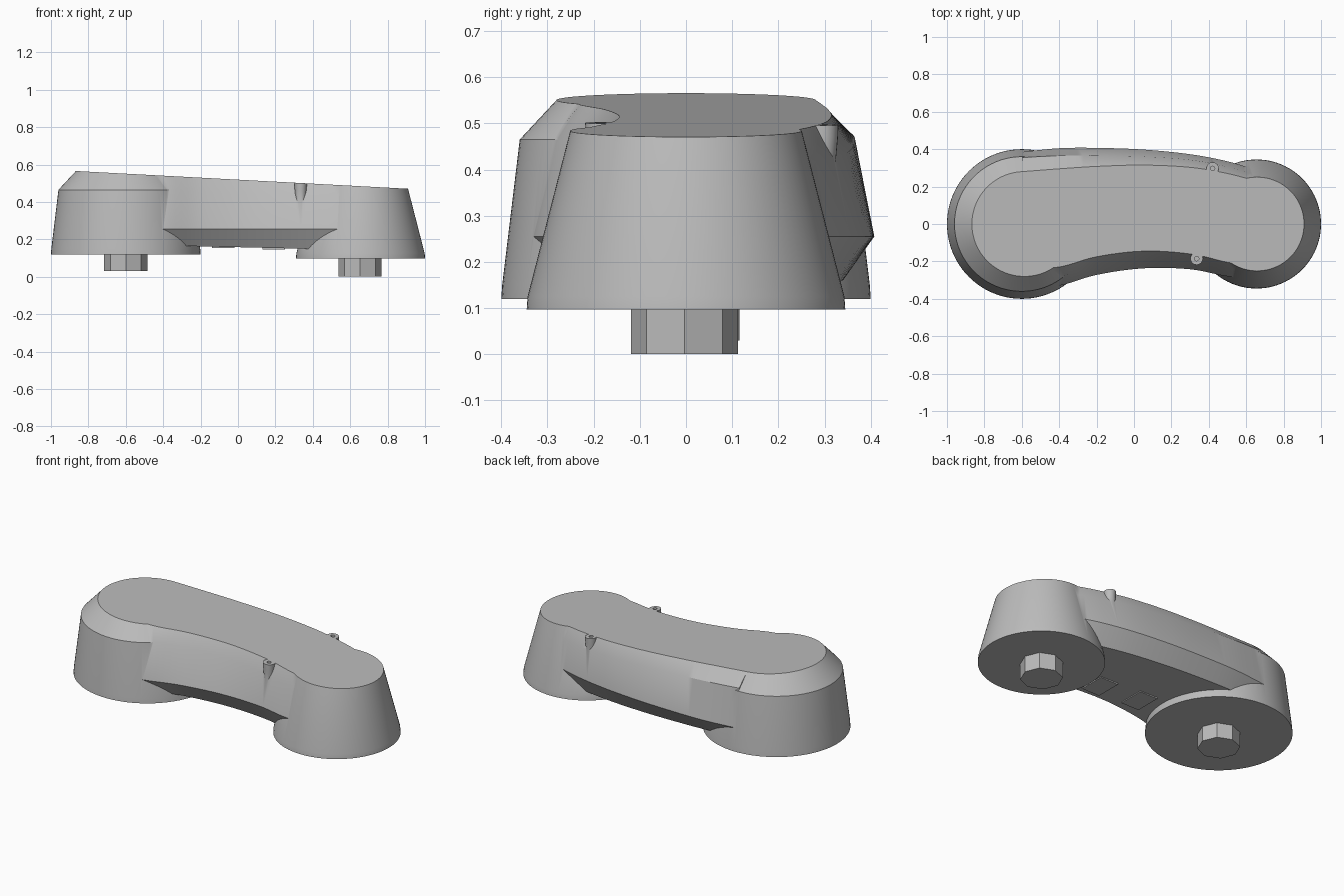
import bpy, bmesh, math
from mathutils import Vector

cube = bpy.data.objects.get("Cube")
if cube:
    bpy.data.objects.remove(cube, do_unlink=True)

grey = bpy.data.materials.new("housing grey")
grey.use_nodes = True
grey.diffuse_color = (0.5, 0.5, 0.5, 1)
grey.node_tree.nodes["Principled BSDF"].inputs["Base Color"].default_value = (0.5, 0.5, 0.5, 1)


def top_z(x):
    """Height of the sloping lid plane."""
    return 0.519 - 0.0534 * x


def add_object(name, bm):
    bmesh.ops.recalc_face_normals(bm, faces=bm.faces[:])
    mesh = bpy.data.meshes.new(name)
    bm.to_mesh(mesh)
    bm.free()
    mesh.materials.append(grey)
    ob = bpy.data.objects.new(name, mesh)
    bpy.context.collection.objects.link(ob)
    return ob


def skin(bm, rings):
    """Join closed rings of points into a capped solid."""
    loops = [[bm.verts.new(p) for p in ring] for ring in rings]
    n = len(loops[0])
    for a, b in zip(loops, loops[1:]):
        for i in range(n):
            j = (i + 1) % n
            bm.faces.new((a[i], a[j], b[j], b[i]))
    bm.faces.new(loops[0][::-1])
    bm.faces.new(loops[-1])


def lathe(name, x, y, profile, sides):
    """Upright solid of revolution from (radius, height) pairs."""
    bm = bmesh.new()
    angles = [math.tau * i / sides for i in range(sides)]
    skin(bm, [[(x + r * math.cos(a), y + r * math.sin(a), z) for a in angles]
              for r, z in profile])
    return add_object(name, bm)


def activate(ob):
    bpy.ops.object.select_all(action='DESELECT')
    ob.select_set(True)
    bpy.context.view_layer.objects.active = ob


def combine(ob, other, operation):
    activate(ob)
    mod = ob.modifiers.new("combine", 'BOOLEAN')
    mod.operation, mod.solver, mod.object = operation, 'EXACT', other
    bpy.ops.object.modifier_apply(modifier=mod.name)
    bpy.data.objects.remove(other, do_unlink=True)


def catmull(p0, p1, p2, p3, t):
    return [b + 0.5 * t * (c - a + t * (2*a - 5*b + 4*c - d + t * (3*(b - c) + d - a)))
            for a, b, c, d in zip(p0, p1, p2, p3)]


# Curved arm stations: x, then back and front offsets at lid, shoulder and skirt
stations = [
    (-0.60, 0.280, 0.355, 0.385, -0.240, -0.300, -0.350),
    (-0.40, 0.295, 0.365, 0.405, -0.230, -0.285, -0.330),
    (-0.20, 0.308, 0.365, 0.407, -0.175, -0.215, -0.272),
    (0.05, 0.315, 0.360, 0.398, -0.145, -0.180, -0.237),
    (0.30, 0.303, 0.343, 0.373, -0.160, -0.195, -0.242),
    (0.50, 0.270, 0.305, 0.335, -0.205, -0.235, -0.280),
    (0.65, 0.230, 0.260, 0.290, -0.230, -0.255, -0.290),
]


def section(x, bt, bs, bl, ft, fs, fl):
    zt, zs, zl = top_z(x) + 0.05, top_z(x) - 0.07, 0.255
    zb = 0.158 - 0.023 * x
    over = 0.05 / 0.07
    return [(x, bl - 0.065, zb), (x, bl, zl), (x, bs, zs), (x, bt + (bt - bs) * over, zt),
            (x, ft + (ft - fs) * over, zt), (x, fs, zs), (x, fl, zl), (x, fl + 0.065, zb)]


rings = []
last = len(stations) - 1
for i in range(last):
    pts = [stations[min(max(i + k, 0), last)] for k in (-1, 0, 1, 2)]
    rings += [section(*catmull(*pts, s / 6)) for s in range(6)]
rings.append(section(*stations[-1]))
bm = bmesh.new()
skin(bm, rings)
housing = add_object("housing", bm)

# Round end drums and screw bosses, joined to the arm
large_drum = [(0.4, 0.12), (0.398, 0.15), (0.36, 0.465), (0.225, 0.61)]
small_drum = [(0.345, 0.097), (0.343, 0.125), (0.226, 0.58)]
bosses = [(0.42, 0.297), (0.335, -0.185)]
combine(housing, lathe("large_drum", -0.6, 0, large_drum, 96), 'UNION')
combine(housing, lathe("small_drum", 0.655, 0, small_drum, 96), 'UNION')
for x, y in bosses:
    combine(housing, lathe("boss", x, y, [(0.024, 0.38), (0.032, 0.47), (0.036, 0.56)], 24), 'UNION')

# Slice everything flat along the sloping lid
bm = bmesh.new()
bm.from_mesh(housing.data)
cut = bmesh.ops.bisect_plane(bm, geom=bm.verts[:] + bm.edges[:] + bm.faces[:],
                             plane_co=Vector((0, 0, top_z(0))),
                             plane_no=Vector((0.0534, 0, 1)).normalized(), clear_outer=True)
rim = [e for e in cut["geom_cut"] if isinstance(e, bmesh.types.BMEdge)]
bmesh.ops.triangle_fill(bm, edges=rim, use_beauty=True)
bmesh.ops.dissolve_limit(bm, angle_limit=0.002, verts=bm.verts[:], edges=bm.edges[:])
bmesh.ops.recalc_face_normals(bm, faces=bm.faces[:])
bm.to_mesh(housing.data)
bm.free()

# Screw holes
for x, y in bosses:
    combine(housing, lathe("hole", x, y, [(0.012, 0.46), (0.012, 0.6)], 16), 'DIFFERENCE')
activate(housing)
bpy.ops.object.shade_smooth_by_angle(angle=math.radians(30))

# Octagonal shaft ends under the drums
lathe("large_drum_shaft", -0.6, 0, [(0.116, 0.03), (0.116, 0.13)], 8)
lathe("small_drum_shaft", 0.652, -0.003, [(0.116, 0), (0.116, 0.11)], 8)

# Thin pads under the arm
for name, x, y in (("pad_inner", -0.08, -0.05), ("pad_outer", 0.19, -0.06)):
    bm = bmesh.new()
    z = 0.158 - 0.023 * x
    skin(bm, [[(x + sx * 0.06, y + sy * 0.08, h) for sx, sy in ((-1, -1), (1, -1), (1, 1), (-1, 1))]
              for h in (z - 0.007, z + 0.002)])
    add_object(name, bm)
